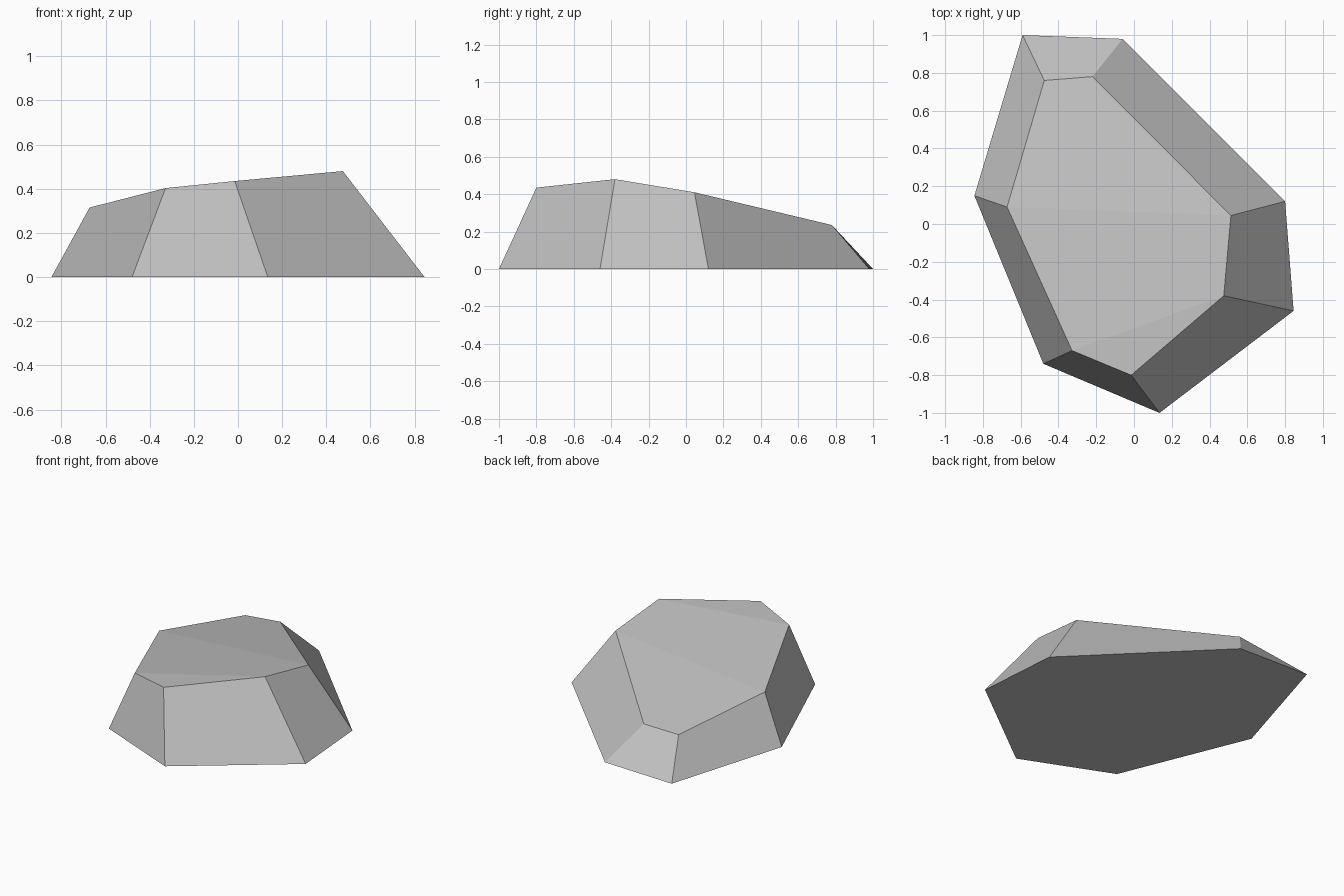
import bpy
import bmesh

if "Cube" in bpy.data.objects:
    bpy.data.objects.remove(bpy.data.objects["Cube"])

# One flat stone colour
stone = bpy.data.materials.new("stone_grey")
stone.diffuse_color = (0.54, 0.54, 0.54, 1.0)
stone.use_nodes = True
stone.node_tree.nodes["Principled BSDF"].inputs["Base Color"].default_value = stone.diffuse_color

# Outline on the ground and the smaller, tilted crown, both clockwise from the back left
base = [(-0.59, 1.0), (-0.06, 0.98), (0.80, 0.12), (0.845, -0.46),
        (0.135, -1.0), (-0.48, -0.74), (-0.845, 0.15)]
crown = [(-0.475, 0.76, 0.22), (-0.22, 0.78, 0.235), (0.513, 0.045, 0.41),
         (0.475, -0.38, 0.48), (-0.015, -0.80, 0.435), (-0.328, -0.67, 0.403),
         (-0.672, 0.09, 0.315)]

bm = bmesh.new()
low = [bm.verts.new((x, y, 0.0)) for x, y in base]
top = [bm.verts.new(p) for p in crown]
n = len(low)

# Underside and sloping sides
bm.faces.new(low)
for i in range(n):
    j = (i + 1) % n
    bm.faces.new((low[i], low[j], top[j], top[i]))

# Crown facets: back, middle and front
for facet in ((0, 1, 2, 6), (6, 2, 3, 5), (5, 3, 4)):
    bm.faces.new([top[k] for k in facet])

bmesh.ops.recalc_face_normals(bm, faces=bm.faces[:])

mesh = bpy.data.meshes.new("rock")
bm.to_mesh(mesh)
bm.free()
mesh.materials.append(stone)
rock = bpy.data.objects.new("rock", mesh)
bpy.context.collection.objects.link(rock)
